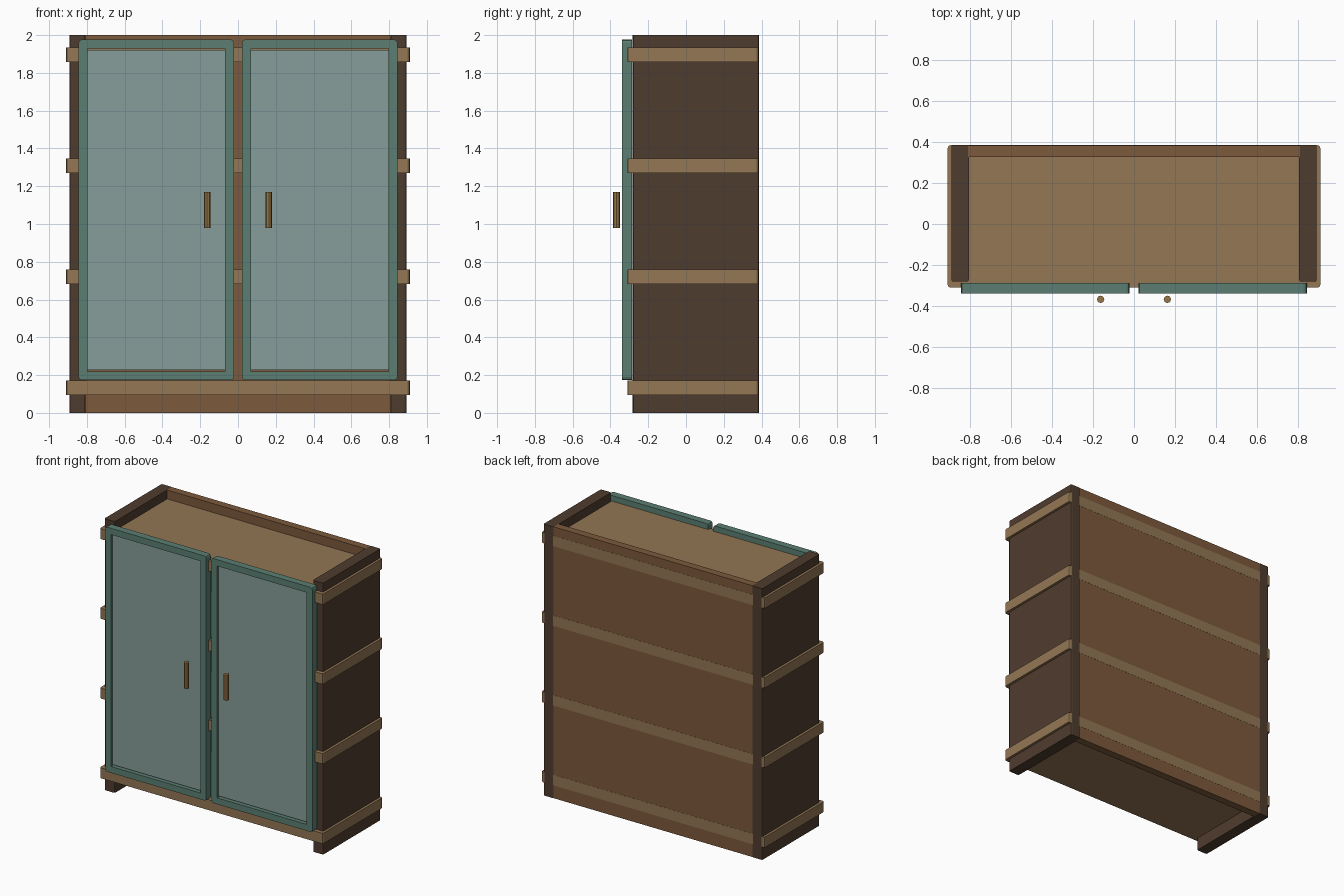
import bpy, bmesh
from math import sin, cos, pi
from mathutils import Matrix

if "Cube" in bpy.data.objects:
    bpy.data.objects.remove(bpy.data.objects["Cube"])


def material(name, rgb):
    m = bpy.data.materials.new(name)
    # screen colour to linear
    m.diffuse_color = [(c / 255) ** 2.2 for c in rgb] + [1]
    m.use_nodes = True
    m.node_tree.nodes["Principled BSDF"].inputs["Base Color"].default_value = m.diffuse_color
    return m


DARK = material("dark_wood", (80, 62, 50))
SHELF = material("light_wood", (146, 118, 84))
BACK = material("brown_wood", (124, 90, 62))
TEAL = material("teal_paint", (92, 126, 114))
GLASS = material("pane", (134, 156, 152))
HANDLE = material("handle_wood", (150, 118, 72))


def outline(x0, x1, y0, y1, r, seg=2):
    """Counter-clockwise rectangle with rounded corners."""
    pts = []
    for i, (cx, cy) in enumerate([(x1 - r, y1 - r), (x0 + r, y1 - r),
                                  (x0 + r, y0 + r), (x1 - r, y0 + r)]):
        for k in range(seg + 1):
            a = pi / 2 * (i + k / seg)
            pts.append((cx + r * cos(a), cy + r * sin(a)))
    return pts


def finish(name, bm, mat):
    bmesh.ops.recalc_face_normals(bm, faces=bm.faces)
    me = bpy.data.meshes.new(name)
    bm.to_mesh(me)
    bm.free()
    me.materials.append(mat)
    ob = bpy.data.objects.new(name, me)
    bpy.context.collection.objects.link(ob)
    return ob


def prism(name, pts, z0, z1, mat):
    """Outline extruded upwards."""
    bm = bmesh.new()
    f = bm.faces.new([bm.verts.new((x, y, z0)) for x, y in pts])
    ext = bmesh.ops.extrude_face_region(bm, geom=[f])["geom"]
    bmesh.ops.translate(bm, vec=(0, 0, z1 - z0),
                        verts=[v for v in ext if isinstance(v, bmesh.types.BMVert)])
    return finish(name, bm, mat)


def box(name, x0, x1, y0, y1, z0, z1, mat):
    bm = bmesh.new()
    bmesh.ops.create_cube(bm, size=1, matrix=Matrix.LocRotScale(
        ((x0 + x1) / 2, (y0 + y1) / 2, (z0 + z1) / 2), None,
        (x1 - x0, y1 - y0, z1 - z0)))
    return finish(name, bm, mat)


def door_frame(name, x0, x1, z0, z1, border, y0, y1, mat):
    """Rounded ring in the xz plane, given thickness along y."""
    bm = bmesh.new()
    b = border
    outer = outline(x0, x1, z0, z1, 0.016)
    inner = outline(x0 + b, x1 - b, z0 + b, z1 - b, 0.002)
    rings = [[bm.verts.new((x, y, z)) for x, z in loop]
             for loop, y in ((outer, y0), (outer, y1), (inner, y1), (inner, y0))]
    n = len(outer)
    for k in range(4):
        a, c = rings[k], rings[(k + 1) % 4]
        for i in range(n):
            j = (i + 1) % n
            bm.faces.new((a[i], a[j], c[j], c[i]))
    return finish(name, bm, mat)


# back panel
box("back_panel", -0.81, 0.81, 0.328, 0.384, 0, 2, BACK)

# shelves, wrapping past the sides
for i in range(4):
    z = 0.095 + 0.5875 * i
    prism(f"shelf_{i + 1}", outline(-0.91, 0.91, -0.311, 0.385, 0.014), z, z + 0.077, SHELF)

# sides, doors and handles on both halves
for s, side in ((-1, "left"), (1, "right")):
    def span(a, b):
        return sorted((s * a, s * b))

    prism(f"{side}_side", outline(*span(0.807, 0.892), -0.282, 0.386, 0.01), 0, 2, DARK)
    door_frame(f"{side}_door_frame", *span(0.021, 0.844), 0.173, 1.976, 0.047,
               -0.34, -0.287, TEAL)
    box(f"{side}_door_pane", *span(0.068, 0.797), -0.323, -0.303, 0.228, 1.922, GLASS)

    bm = bmesh.new()
    bmesh.ops.create_cone(bm, cap_ends=True, segments=8, radius1=0.018, radius2=0.018,
                          depth=0.19, matrix=Matrix.Translation((s * 0.163, -0.368, 1.075)))
    finish(f"{side}_handle", bm, HANDLE)
